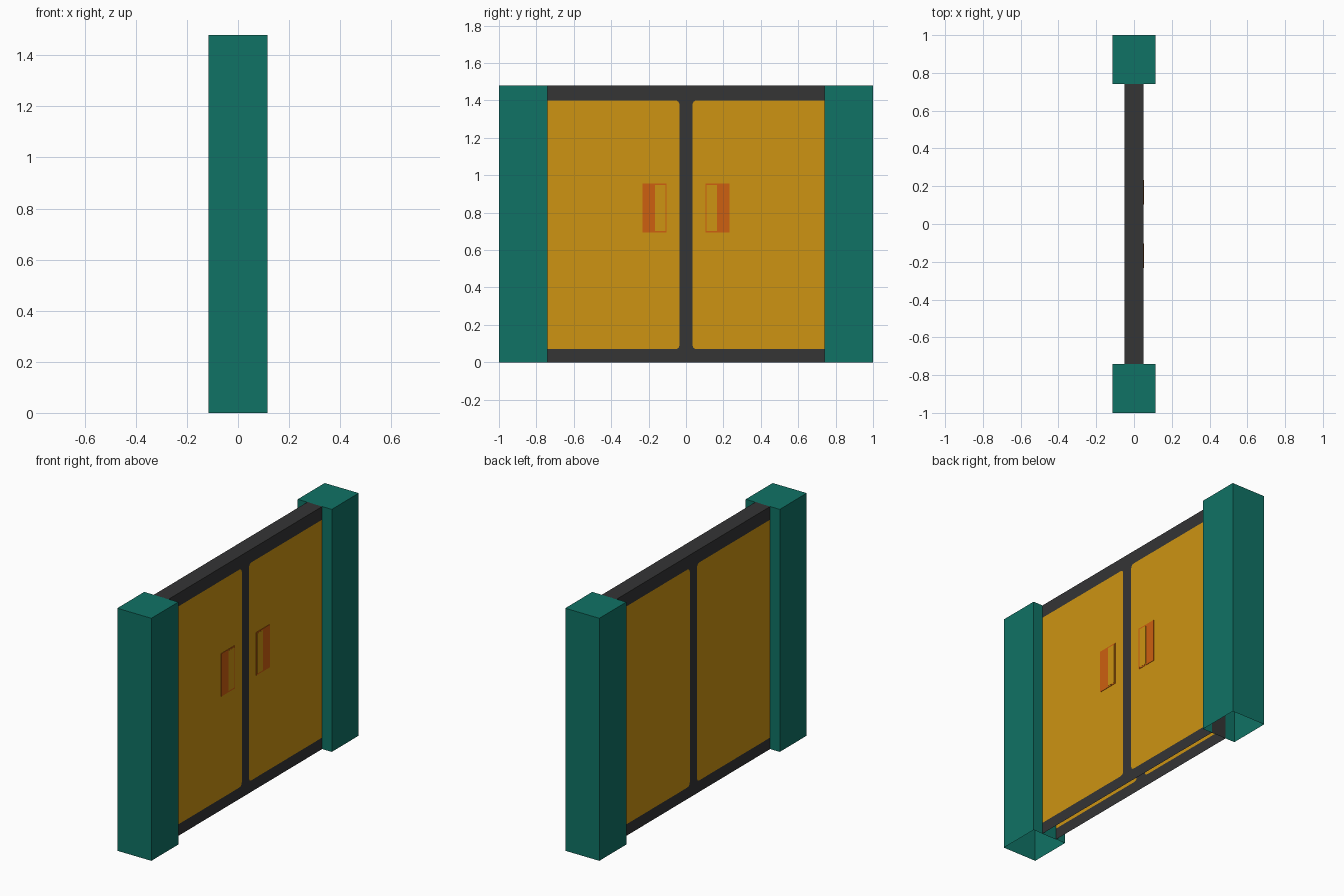
import bpy, bmesh, math
from mathutils import Vector

if "Cube" in bpy.data.objects:
    bpy.data.objects.remove(bpy.data.objects["Cube"])


def material(name, rgb):
    m = bpy.data.materials.new(name)
    m.diffuse_color = (*rgb, 1)
    m.use_nodes = True
    m.node_tree.nodes["Principled BSDF"].inputs["Base Color"].default_value = m.diffuse_color
    return m


TEAL = material("teal", (0.005, 0.17, 0.13))
DARK = material("charcoal", (0.035, 0.035, 0.036))
YELLOW = material("mustard", (0.61, 0.295, 0.006))
ORANGE = material("burnt_orange", (0.61, 0.115, 0.005))

H = 1.48                       # total height
WALL_X, WALL_Y = 0.05, 0.742   # half size of the wall (tucks just inside the posts)
POST_X, POST_IN = 0.115, 0.74
MID, LOW, HIGH, R = 0.035, 0.07, 1.40, 0.022   # door opening


def make(name, faces, mat):
    """Object from (points, outward direction) faces."""
    bm = bmesh.new()
    for pts, out in faces:
        f = bm.faces.new([bm.verts.new(p) for p in pts])
        f.normal_update()
        if f.normal.dot(Vector(out)) < 0:
            f.normal_flip()
    bmesh.ops.remove_doubles(bm, verts=bm.verts, dist=1e-5)
    me = bpy.data.meshes.new(name)
    bm.to_mesh(me)
    bm.free()
    me.materials.append(mat)
    ob = bpy.data.objects.new(name, me)
    bpy.context.collection.objects.link(ob)
    return ob


def box_faces(x0, x1, y0, y1, z0, z1, sides):
    """Chosen sides of a box, each named by axis and sign."""
    lo, hi = (x0, y0, z0), (x1, y1, z1)
    faces = []
    for axis, sign in sides:
        a, b = [i for i in range(3) if i != axis]
        pts = []
        for u, v in ((0, 0), (1, 0), (1, 1), (0, 1)):
            p = [0, 0, 0]
            p[axis] = (hi if sign > 0 else lo)[axis]
            p[a] = (lo, hi)[u][a]
            p[b] = (lo, hi)[v][b]
            pts.append(p)
        out = [0, 0, 0]
        out[axis] = sign
        faces.append((pts, out))
    return faces


def door_outline(s):
    """Door in (y, z): rounded at the middle, square at the post."""
    pts = [(WALL_Y, LOW)]
    for cz, start in ((LOW + R, 270), (HIGH - R, 180)):
        for i in range(5):
            a = math.radians(start - 90 * i / 4)
            pts.append((MID + R + R * math.cos(a), cz + R * math.sin(a)))
    pts.append((WALL_Y, HIGH))
    return [(s * y, z) for y, z in pts]


# hollow posts, open underneath
for s, side in ((-1, "left"), (1, "right")):
    y0, y1 = sorted((s * POST_IN, s * 1.0))
    make(side + "_post", box_faces(-POST_X, POST_X, y0, y1, 0, H,
         [(0, -1), (0, 1), (1, -1), (1, 1), (2, 1)]), TEAL)

# wall frame: top and ends, plus an I-shaped face on each side, open underneath
right, left = door_outline(1), door_outline(-1)
i_shape = ([(-WALL_Y, 0), (WALL_Y, 0)] + right
           + [(WALL_Y, H), (-WALL_Y, H)] + left[::-1])
frame = box_faces(-WALL_X, WALL_X, -WALL_Y, WALL_Y, 0, H,
                  [(1, -1), (1, 1), (2, 1)])
for sx in (-1, 1):
    frame.append(([(sx * WALL_X, y, z) for y, z in i_shape], (sx, 0, 0)))
make("door_frame", frame, DARK)

# flush door panels on both sides
for outline, side in ((left, "left"), (right, "right")):
    make(side + "_door", [([(sx * WALL_X, y, z) for y, z in outline], (sx, 0, 0))
                          for sx in (-1, 1)], YELLOW)

# thin handle plates with a slot, on the +x side only
PLATE = [(0, 1), (1, -1), (1, 1), (2, -1), (2, 1)]
for s, side in ((-1, "left"), (1, "right")):
    for part, a, b, z0, z1, t, mat in (
            ("handle", 0.103, 0.233, 0.693, 0.955, 0.002, ORANGE),
            ("handle_slot", 0.110, 0.165, 0.701, 0.947, 0.003, YELLOW)):
        y0, y1 = sorted((s * a, s * b))
        make(f"{side}_{part}", box_faces(WALL_X, WALL_X + t, y0, y1, z0, z1, PLATE), mat)
